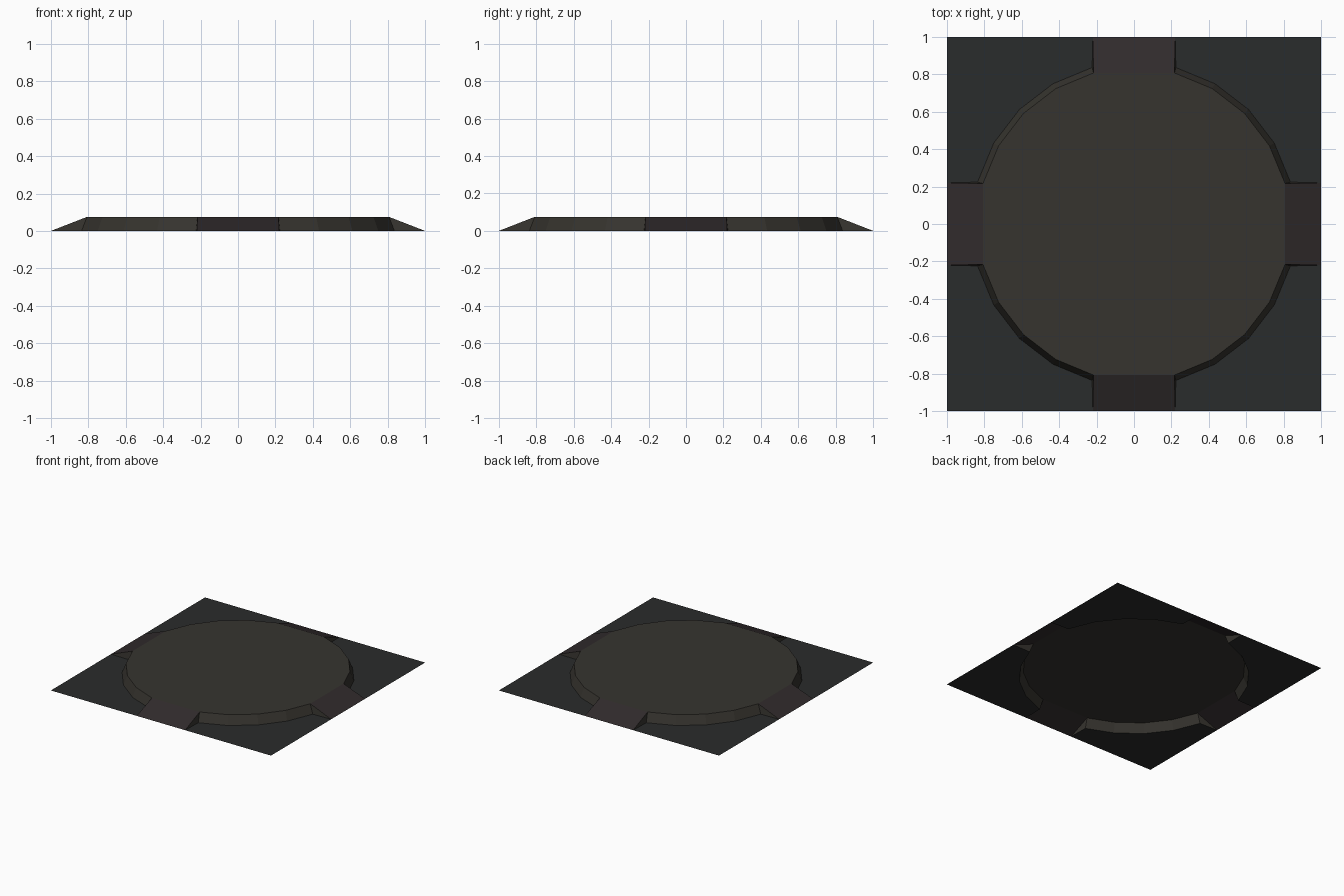
import bpy, math
from mathutils import Matrix, Vector

if "Cube" in bpy.data.objects:
    bpy.data.objects.remove(bpy.data.objects["Cube"])

H = 0.075          # platform height
R_TOP, R_BASE = 0.836, 0.866
FOOT = 0.22        # half width of a ramp at the tile edge


def material(name, rgb):
    m = bpy.data.materials.new(name)
    m.diffuse_color = (*rgb, 1)
    m.use_nodes = True
    m.node_tree.nodes["Principled BSDF"].inputs["Base Color"].default_value = m.diffuse_color
    return m


def arc(radius, z):
    """Rim points of one quarter, leaving the gap for the ramps."""
    return [Vector((radius * math.cos(math.radians(a)), radius * math.sin(math.radians(a)), z))
            for a in range(15, 76, 15)]


def build(name, polygons, mat, repeat=4):
    """Make a mesh from polygons, repeated around z in quarter turns."""
    verts, faces = [], []
    for k in range(repeat):
        turn = Matrix.Rotation(k * math.pi / 2, 3, 'Z')
        for poly in polygons:
            faces.append(range(len(verts), len(verts) + len(poly)))
            verts += [turn @ Vector(p) for p in poly]
    mesh = bpy.data.meshes.new(name)
    mesh.from_pydata(verts, [], [list(f) for f in faces])
    mesh.materials.append(mat)
    ob = bpy.data.objects.new(name, mesh)
    bpy.context.collection.objects.link(ob)
    return ob


stone = material("platform_stone", (0.037, 0.034, 0.028))
ground = material("ground_stone", (0.023, 0.025, 0.025))
ramp_stone = material("ramp_stone", (0.030, 0.024, 0.025))

top, base = arc(R_TOP, H), arc(R_BASE, 0)

# Flat ground corners, fanned from the tile corner
corner = Vector((1, 1, 0))
edge = [Vector((1, FOOT, 0))] + base + [Vector((FOOT, 1, 0))]
build("ground_corners", [(corner, b, a) for a, b in zip(edge, edge[1:])], ground)

# Sloped rim around the platform
build("platform_rim", [(base[i], base[i + 1], top[i + 1], top[i]) for i in range(4)], stone)

# Round platform top
rim = [Matrix.Rotation(k * math.pi / 2, 3, 'Z') @ p for k in range(4) for p in top]
build("platform_top", [rim], stone, repeat=1)

# Four ramps with their side walls
flip = lambda p: Vector((p.x, -p.y, p.z))
t, b, f = top[0], base[0], Vector((1, FOOT, 0))
build("ramps", [(flip(t), flip(f), f, t)], ramp_stone)
build("ramp_sides", [(t, f, b), (flip(b), flip(f), flip(t))], stone)

# Merge shared corners inside each part
import bmesh
for ob in bpy.context.collection.objects:
    bm = bmesh.new()
    bm.from_mesh(ob.data)
    bmesh.ops.remove_doubles(bm, verts=bm.verts, dist=1e-5)
    bm.to_mesh(ob.data)
    bm.free()
